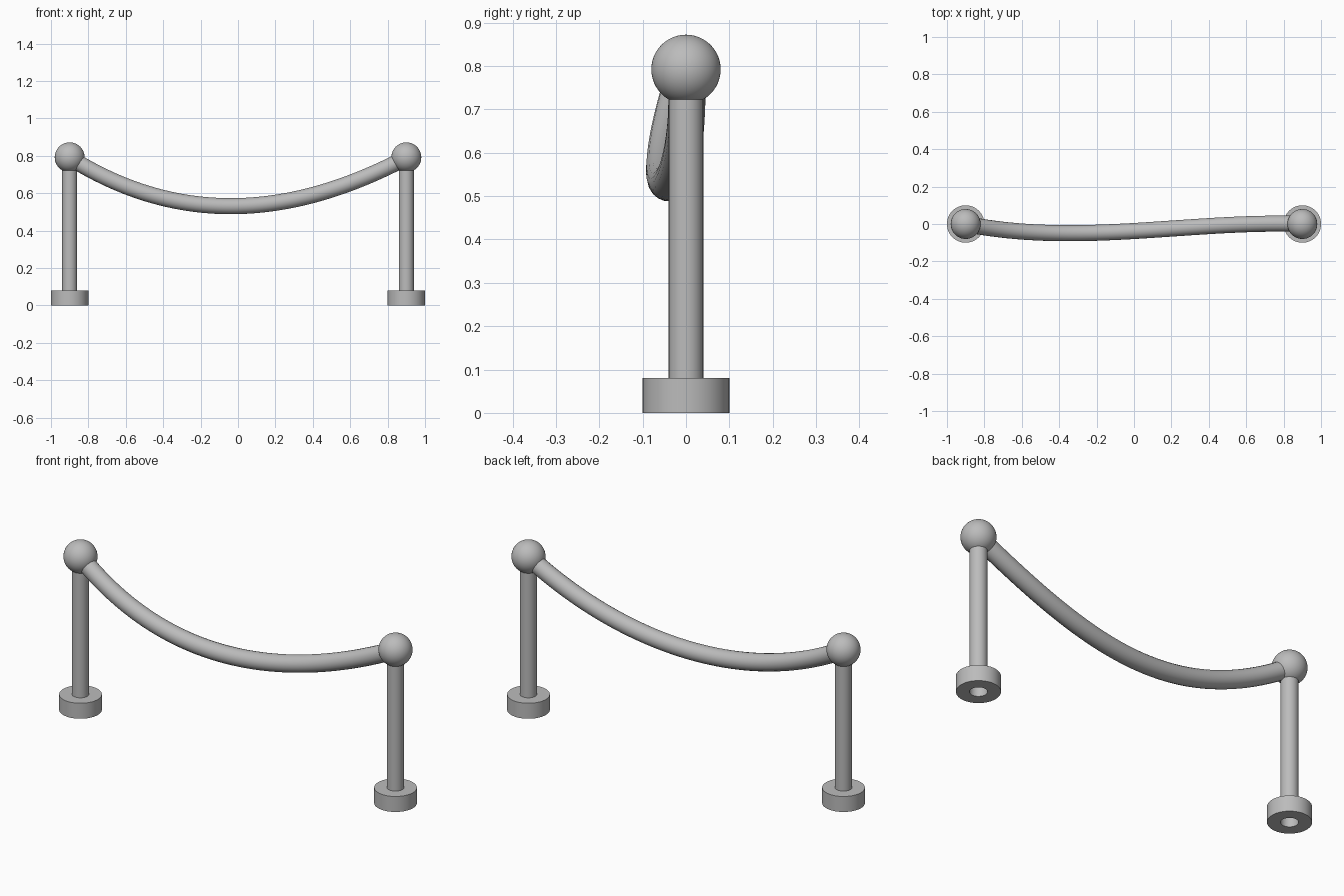
import bpy, math

cube = bpy.data.objects.get("Cube")
if cube:
    bpy.data.objects.remove(cube, do_unlink=True)

# Single grey material
grey = bpy.data.materials.new("plain_grey")
grey.use_nodes = True
colour = (0.5, 0.5, 0.5, 1)
grey.diffuse_color = colour
grey.node_tree.nodes["Principled BSDF"].inputs["Base Color"].default_value = colour


def smooth(obj):
    bpy.ops.object.select_all(action="DESELECT")
    obj.select_set(True)
    bpy.context.view_layer.objects.active = obj
    bpy.ops.object.shade_smooth_by_angle(angle=math.radians(40))


def lathe(name, profile, x, sides=48):
    """Revolve a (radius, height) profile about a vertical axis at x."""
    verts = [(r * math.cos(2 * math.pi * k / sides), r * math.sin(2 * math.pi * k / sides), z)
             for r, z in profile for k in range(sides)]
    faces = []
    for i in range(len(profile) - 1):
        for k in range(sides):
            a, b = i * sides + k, i * sides + (k + 1) % sides
            faces.append((a, b, b + sides, a + sides))
    mesh = bpy.data.meshes.new(name)
    mesh.from_pydata(verts, [], faces)
    mesh.materials.append(grey)
    obj = bpy.data.objects.new(name, mesh)
    obj.location.x = x
    bpy.context.collection.objects.link(obj)
    smooth(obj)


# Two stanchions: ring base, hollow post, ball finial
for side, x in (("right", -0.9), ("left", 0.9)):
    lathe(side + "_base", [(0.04, 0), (0.1, 0), (0.1, 0.08), (0.04, 0.08)], x)
    lathe(side + "_post", [(0.04, 0), (0.04, 0.74)], x)
    bpy.ops.mesh.primitive_uv_sphere_add(segments=48, ring_count=24, radius=0.08,
                                         location=(x, 0, 0.792))
    ball = bpy.context.object
    ball.name = side + "_ball"
    ball.data.materials.append(grey)
    smooth(ball)

# Sagging rope between the balls
curve = bpy.data.curves.new("rope", "CURVE")
curve.dimensions = "3D"
curve.bevel_depth = 0.043
curve.bevel_resolution = 8
curve.resolution_u = 48
spline = curve.splines.new("BEZIER")
spline.bezier_points.add(1)
start, end = spline.bezier_points
for p in (start, end):
    p.handle_left_type = p.handle_right_type = "FREE"
start.co = start.handle_left = (-0.9, 0, 0.79)
start.handle_right = (-0.3, -0.12, 0.415)
end.handle_left = (0.3, 0.02, 0.475)
end.co = end.handle_right = (0.9, 0, 0.79)
curve.materials.append(grey)
rope = bpy.data.objects.new("rope", curve)
bpy.context.collection.objects.link(rope)
bpy.ops.object.select_all(action="DESELECT")
rope.select_set(True)
bpy.context.view_layer.objects.active = rope
bpy.ops.object.convert(target="MESH")
smooth(bpy.context.object)
